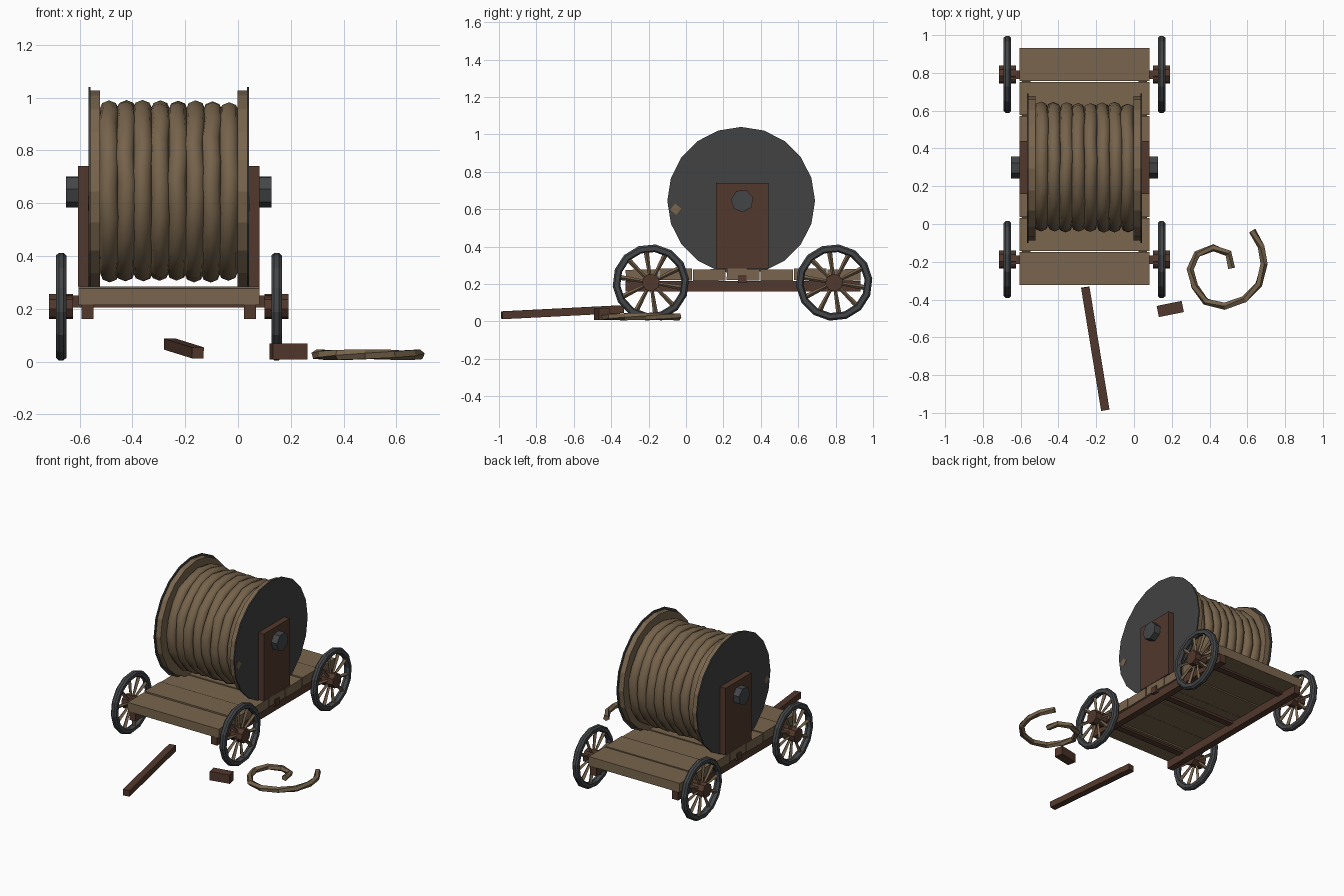
import bpy, bmesh, math, random
from mathutils import Vector, Matrix, Euler

random.seed(4)
if "Cube" in bpy.data.objects:
    bpy.data.objects.remove(bpy.data.objects["Cube"])


def material(name, color):
    m = bpy.data.materials.new(name)
    m.use_nodes = True
    m.diffuse_color = (*color, 1)
    m.node_tree.nodes["Principled BSDF"].inputs["Base Color"].default_value = (*color, 1)
    return m


wood = material("tan wood", (0.19, 0.13, 0.075))
rope = material("rope", (0.18, 0.125, 0.07))
brown = material("dark brown wood", (0.085, 0.04, 0.026))
iron = material("iron", (0.056, 0.06, 0.064))
plate = material("dark plate", (0.054, 0.054, 0.054))

CX = -0.262                 # centre line of the cart
DRUM = Vector((CX, 0.30, 0.645))


def finish(name, bm, mat, smooth=False):
    bmesh.ops.recalc_face_normals(bm, faces=bm.faces)
    me = bpy.data.meshes.new(name)
    bm.to_mesh(me)
    bm.free()
    me.materials.append(mat)
    if smooth:
        for p in me.polygons:
            p.use_smooth = True
    ob = bpy.data.objects.new(name, me)
    bpy.context.collection.objects.link(ob)
    return ob


def box(name, centre, size, mat, rot=(0, 0, 0)):
    bm = bmesh.new()
    bmesh.ops.create_cube(bm, size=1)
    turn = Euler(rot).to_matrix().to_4x4()
    bm.transform(Matrix.Translation(centre) @ turn @ Matrix.Diagonal((*size, 1)))
    return finish(name, bm, mat)


def lathe(name, centre, profile, n, mat, ring=False, smooth=False, jitter=0, turn=0):
    """Spin (x, radius) points round the x axis; a ring joins its ends, otherwise they are capped."""
    bm = bmesh.new()
    loops = []
    for k in range(n):
        a = math.tau * k / n + turn
        dx = random.uniform(-jitter, jitter)
        dr = random.uniform(-jitter, jitter)
        loops.append([bm.verts.new(Vector(centre) + Vector(
            (x + dx, (r + dr) * math.cos(a), (r + dr) * math.sin(a)))) for x, r in profile])
    m = len(profile)
    for k in range(n):
        a, b = loops[k], loops[(k + 1) % n]
        for i in range(m if ring else m - 1):
            j = (i + 1) % m
            bm.faces.new((a[i], a[j], b[j], b[i]))
    if not ring:
        bm.faces.new([lp[0] for lp in loops])
        bm.faces.new([lp[-1] for lp in loops])
    return finish(name, bm, mat, smooth)


def drum(name, centre, half, r, n, mat, **kw):
    return lathe(name, centre, [(-half, r), (half, r)], n, mat, **kw)


# Deck planks, slightly uneven in height
for i in range(7):
    lift = (0, 0.006, 0.002, 0.005, 0.001, 0.006, 0.002)[i]
    box(f"deck_plank_{i + 1}", (CX, -0.235 + 0.18 * i, 0.246 + lift),
        (0.686, 0.174, 0.062), wood, (0.012 * (-1) ** i, 0, 0))

# Undercarriage: rails and cross beams
for side, s in (("left", 1), ("right", -1)):
    box(f"{side}_rail", (CX + s * 0.308, 0.305, 0.189), (0.046, 1.255, 0.056), brown)
for name, y, w in (("front_axle", -0.19, 0.80), ("middle_beam", 0.30, 0.70), ("back_axle", 0.79, 0.80)):
    box(name, (CX, y, 0.227), (w, 0.045, 0.045), brown)


# Spoked wheels
def wheel(name, c):
    lathe(name + "_rim", c, [(-0.02, 0.172), (-0.02, 0.195), (-0.009, 0.205), (0.009, 0.205),
                             (0.02, 0.195), (0.02, 0.172), (0, 0.164)], 14, iron, ring=True, turn=0.1)
    drum(name + "_hub", c, 0.045, 0.048, 8, brown, turn=0.2)
    bm = bmesh.new()
    for k in range(10):
        a = math.tau * k / 10 + 0.15
        spoke = bmesh.ops.create_cone(bm, cap_ends=True, segments=4, radius1=0.008,
                                      radius2=0.014, depth=0.15)["verts"]
        bmesh.ops.transform(bm, verts=spoke, matrix=Matrix.Translation(c)
                            @ Matrix.Rotation(a, 4, "X") @ Matrix.Translation((0, 0, 0.1)))
    finish(name + "_spokes", bm, wood)


for end, y in (("front", -0.188), ("back", 0.792)):
    for side, s in (("left", 1), ("right", -1)):
        wheel(f"{end}_{side}_wheel", Vector((CX + s * 0.408, y, 0.208)))

# Drum ends, posts and axle bolts
for side, s in (("left", 1), ("right", -1)):
    drum(f"{side}_flange", DRUM + Vector((s * 0.279, -0.005, 0)), 0.019, 0.382, 20, wood)
    drum(f"{side}_flange_plate", DRUM + Vector((s * 0.3, -0.005, 0)), 0.004, 0.395, 20, plate)
    drum(f"{side}_chipped_patch", DRUM + Vector((s * 0.3015, -0.355, -0.045)), 0.004, 0.03, 4, wood,
         turn=0.1).scale = (1, 1, 1)
    box(f"{side}_post", (CX + s * 0.323, 0.30, 0.512), (0.042, 0.28, 0.456), brown)
    drum(f"{side}_axle_bolt", DRUM + Vector((s * 0.36, 0, 0)), 0.029, 0.061, 7, iron, turn=0.3)

# Wound rope: core and eight irregular coils
drum("drum_core", DRUM, 0.265, 0.305, 20, rope)
section = [(0.037 * math.cos(math.tau * k / 8), 0.308 + 0.036 * math.sin(math.tau * k / 8)) for k in range(8)]
for i in range(8):
    lathe(f"rope_coil_{i + 1}", DRUM + Vector((-0.2275 + 0.065 * i, 0, 0)), section, 20, rope,
          ring=True, smooth=True, jitter=0.005, turn=0.2 * i)

# Loose beam and block lying on the ground
near, far = Vector((-0.152, -0.985, 0.033)), Vector((-0.258, -0.335, 0.066))
d = far - near
box("loose_beam", (near + far) / 2, (0.045, d.length, 0.042), brown,
    (math.asin(d.z / d.length), 0, math.atan2(-d.x, d.y)))
box("loose_block", (0.192, -0.45, 0.038), (0.135, 0.06, 0.06), brown, (0, 0, 0.2))

# Loose rope end curled on the ground
path = [(0.515, -0.235), (0.50, -0.155), (0.42, -0.125), (0.335, -0.16), (0.297, -0.24), (0.32, -0.33),
        (0.38, -0.41), (0.48, -0.435), (0.585, -0.40), (0.66, -0.32), (0.688, -0.21), (0.675, -0.12), (0.625, -0.035)]
bm = bmesh.new()
rings = []
for i, (x, y) in enumerate(path):
    p0, p1 = path[max(i - 1, 0)], path[min(i + 1, len(path) - 1)]
    out = Vector((p1[1] - p0[1], p0[0] - p1[0], 0)).normalized()
    ring = []
    for k in range(5):
        a = math.tau * k / 5 + 0.4 * i
        ring.append(bm.verts.new(Vector((x, y, 0.026)) + 0.02 * (out * math.cos(a) + Vector((0, 0, math.sin(a))))))
    rings.append(ring)
for a, b in zip(rings, rings[1:]):
    for k in range(5):
        bm.faces.new((a[k], a[(k + 1) % 5], b[(k + 1) % 5], b[k]))
bm.faces.new(rings[0])
bm.faces.new(rings[-1])
finish("loose_rope", bm, rope)
